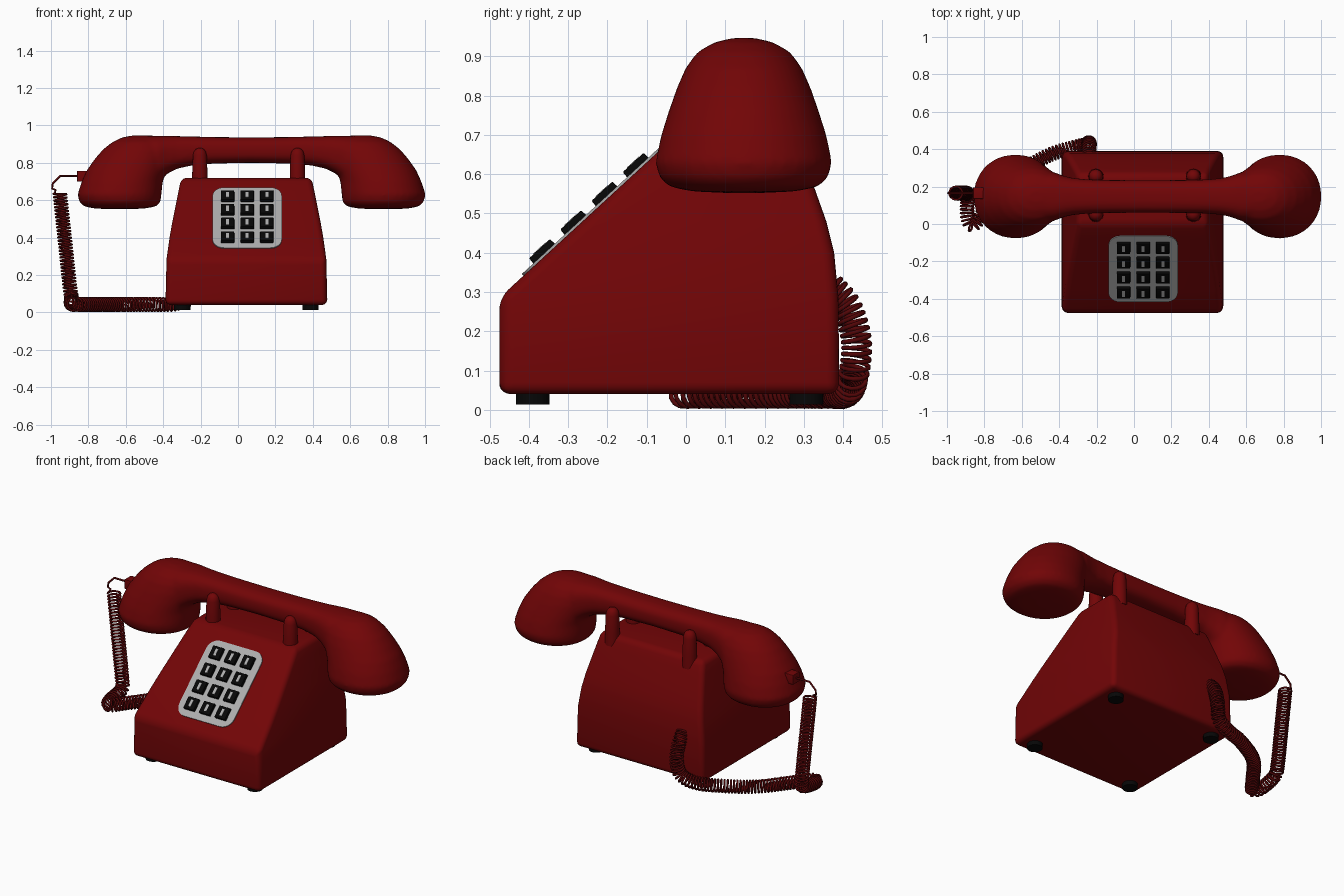
import bpy, bmesh, math
from mathutils import Vector, Matrix

cube = bpy.data.objects.get("Cube")
if cube:
    bpy.data.objects.remove(cube)


def material(name, rgb):
    m = bpy.data.materials.new(name)
    m.use_nodes = True
    m.diffuse_color = (*rgb, 1)
    bsdf = next(n for n in m.node_tree.nodes if n.type == 'BSDF_PRINCIPLED')
    bsdf.inputs["Base Color"].default_value = (*rgb, 1)
    return m


RED = material("deep red", (0.168, 0.0015, 0.002))
CORD_RED = material("dark cord red", (0.085, 0.0015, 0.002))
GREY = material("light grey", (0.42, 0.42, 0.42))
BLACK = material("black", (0.002, 0.002, 0.002))
MID = 0.045      # middle of the body in x


def activate(ob):
    bpy.ops.object.select_all(action='DESELECT')
    ob.select_set(True)
    bpy.context.view_layer.objects.active = ob


def finish(name, bm, mat, bevel=0, segments=3, angle=30):
    bmesh.ops.recalc_face_normals(bm, faces=bm.faces)
    me = bpy.data.meshes.new(name)
    bm.to_mesh(me)
    bm.free()
    me.materials.append(mat)
    ob = bpy.data.objects.new(name, me)
    bpy.context.collection.objects.link(ob)
    activate(ob)
    if bevel:
        mod = ob.modifiers.new("bevel", 'BEVEL')
        mod.width, mod.segments = bevel, segments
        mod.limit_method, mod.angle_limit = 'ANGLE', math.radians(30)
        bpy.ops.object.modifier_apply(modifier="bevel")
    bpy.ops.object.shade_smooth_by_angle(angle=math.radians(angle))
    return ob


def loft(bm, rings):
    loops = [[bm.verts.new(p) for p in ring] for ring in rings]
    n = len(loops[0])
    for a, b in zip(loops, loops[1:]):
        for i in range(n):
            bm.faces.new((a[i], a[(i + 1) % n], b[(i + 1) % n], b[i]))
    bm.faces.new(loops[0])
    bm.faces.new(loops[-1])


def oval(rx, ry, power=2.0, n=32):
    pts = []
    for i in range(n):
        c, s = math.cos(math.tau * i / n), math.sin(math.tau * i / n)
        pts.append((math.copysign(abs(c) ** (2 / power), c) * rx,
                    math.copysign(abs(s) ** (2 / power), s) * ry))
    return pts


def box(bm, size, matrix, taper=1.0, corner=0):
    verts = bmesh.ops.create_cube(bm, size=1)["verts"]
    for v in verts:
        k = taper if v.co.z > 0 else 1
        v.co = Vector((v.co.x * size[0] * k, v.co.y * size[1] * k, v.co.z * size[2]))
    if corner:
        edges = [e for e in bm.edges if abs(e.verts[0].co.z - e.verts[1].co.z) > 1e-4]
        bmesh.ops.bevel(bm, geom=edges, offset=corner, segments=6, profile=0.5, affect='EDGES')
        verts = bm.verts[:]
    bmesh.ops.transform(bm, matrix=matrix, verts=verts)


# Body: stacked rectangles with a sloping front (height, half width, front, back)
SLOPE = 0.92
bm = bmesh.new()
rings = []
for z, w, back in [(0.04, .433, .39), (0.285, .427, .388), (0.4, .411, .377), (0.48, .397, .357),
                   (0.57, .379, .325), (0.65, .363, .296), (0.72, .348, .268)]:
    front = -0.475 + max(0, z - 0.285) / SLOPE
    rings.append([(MID - w, front, z), (MID + w, front, z), (MID + w, back, z), (MID - w, back, z)])
loft(bm, rings)
finish("body", bm, RED, bevel=0.03, segments=5)

# Cradle pegs and feet
for side, sx in (("right", -1), ("left", 1)):
    for end, peg_y, foot_y in (("front", 0.052, -0.39), ("back", 0.255, 0.307)):
        bm = bmesh.new()
        loft(bm, [[(MID + 0.012 + sx * 0.261 + x, peg_y + y, z) for x, y in oval(r, r, n=20)]
                  for z, r in [(.66, .042), (.74, .041), (.84, .037), (.86, .032), (.873, .022), (.879, .008)]])
        finish(f"cradle_peg_{end}_{side}", bm, RED, angle=50)
        bm = bmesh.new()
        loft(bm, [[(MID + sx * 0.343 + x, foot_y + y, z) for x, y in oval(.043, .043, n=24)]
                  for z in (0.014, 0.05)])
        finish(f"foot_{end}_{side}", bm, BLACK)

# Keypad plate and keys, laid on the slope, each key with a plain light mark
slope = Matrix.Translation((MID + 0.004, -0.238, 0.503)) @ Matrix.Rotation(math.atan(SLOPE), 4, 'X')
bm = bmesh.new()
box(bm, (0.37, 0.478, 0.012), slope, corner=0.065)
finish("keypad_plate", bm, GREY)
for row in range(4):
    for col in range(3):
        spot = slope @ Matrix.Translation(((col - 1) * 0.105, (row - 1.5) * 0.108, 0))
        bm = bmesh.new()
        box(bm, (0.074, 0.076, 0.03), spot @ Matrix.Translation((0, 0, 0.008)), taper=0.95)
        finish(f"key_{row}_{col}", bm, BLACK, bevel=0.003, segments=2)
        bm = bmesh.new()
        box(bm, (0.016, 0.042, 0.002), spot @ Matrix.Translation((0, 0, 0.0235)))
        finish(f"key_mark_{row}_{col}", bm, GREY)

# Handset: two bells and a grip, fused and softened
HX, HY = 0.0725, 0.147
bm = bmesh.new()
for sx in (-1, 1):
    rings = []
    for z, inner, outer, hy in [(.552, .66, .75, .045), (.556, .57, .84, .13), (.567, .51, .895, .187),
                                (.59, .487, .92, .214), (.63, .482, .931, .225), (.70, .475, .908, .21),
                                (.76, .455, .881, .191), (.82, .44, .839, .17), (.87, .44, .796, .148),
                                (.91, .46, .746, .119), (.935, .5, .695, .076), (.946, .55, .64, .03)]:
        mid, rx = (inner + outer) / 2, (outer - inner) / 2
        rings.append([(HX + sx * (mid + x), HY + y, z) for x, y in oval(rx, hy, 2.1, 40)])
    loft(bm, rings)
half = [(0, .087, .80, .936), (.2, .088, .796, .938), (.32, .091, .786, .941), (.4, .099, .768, .943),
        (.45, .111, .742, .945), (.5, .13, .70, .945), (.58, .13, .68, .946)]
stations = [(-u, w, lo, hi) for u, w, lo, hi in reversed(half[1:])] + half
loft(bm, [[(HX + u, HY + y, (lo + hi) / 2 + z) for y, z in oval(w, (hi - lo) / 2, 2.7)]
          for u, w, lo, hi in stations])
handset = finish("handset", bm, RED)
remesh = handset.modifiers.new("fuse", 'REMESH')
remesh.mode, remesh.voxel_size = 'VOXEL', 0.011
soften = handset.modifiers.new("soften", 'SMOOTH')
soften.factor, soften.iterations = 0.5, 8
for mod in ("fuse", "soften"):
    bpy.ops.object.modifier_apply(modifier=mod)
bpy.ops.object.shade_smooth()

# Plug where the cord meets the handset
bm = bmesh.new()
box(bm, (0.058, 0.062, 0.09),
    Matrix.Translation((-0.815, 0.165, 0.728)) @ Matrix.Rotation(-math.pi / 2, 4, 'Y'))
finish("cord_plug", bm, RED, bevel=0.003)

# Coiled cord: a helix wound around a smooth path
path = [Vector(p) for p in [(-.24, .36, .32), (-.24, .41, .26), (-.24, .434, .17), (-.26, .424, .08),
                            (-.34, .405, .045), (-.47, .36, .043), (-.65, .25, .043), (-.79, .08, .043),
                            (-.86, -.005, .043), (-.89, .04, .047), (-.89, .15, .075),
                            (-.9, .165, .15), (-.927, .165, .4), (-.953, .165, .64)]]
ext = [2 * path[0] - path[1]] + path + [2 * path[-1] - path[-2]]
dense = []
for a, b, c, d in zip(ext, ext[1:], ext[2:], ext[3:]):
    for k in range(60):
        t = k / 60
        dense.append(0.5 * (2 * b + (c - a) * t + (2 * a - 5 * b + 4 * c - d) * t * t
                            + (3 * b - a - 3 * c + d) * t ** 3))
dense.append(path[-1])
PITCH, STEPS, RADIUS = 0.018, 14, 0.035
points, travelled, due = [], 0.0, 0.0
normal = Vector((1, 0, 0))
for p, q in zip(dense, dense[1:]):
    length = (q - p).length
    tangent = (q - p).normalized()
    normal = (normal - tangent * normal.dot(tangent)).normalized()
    side = tangent.cross(normal)
    while due <= travelled + length:
        turn = math.tau * due / PITCH
        points.append(p.lerp(q, (due - travelled) / length)
                      + RADIUS * (math.cos(turn) * normal + math.sin(turn) * side))
        due += PITCH / STEPS
    travelled += length
points += [Vector((x, .165, z)) for x, z in [(-.975, .655), (-.994, .662), (-.99, .69), (-.95, .73), (-.84, .73)]]

curve = bpy.data.curves.new("coiled_cord", 'CURVE')
curve.dimensions = '3D'
curve.bevel_depth, curve.bevel_resolution = 0.006, 1
curve.use_fill_caps = True
spline = curve.splines.new('POLY')
spline.points.add(len(points) - 1)
for sp, p in zip(spline.points, points):
    sp.co = (*p, 1)
spline.use_smooth = True
curve.materials.append(CORD_RED)
bpy.context.collection.objects.link(bpy.data.objects.new("coiled_cord", curve))
